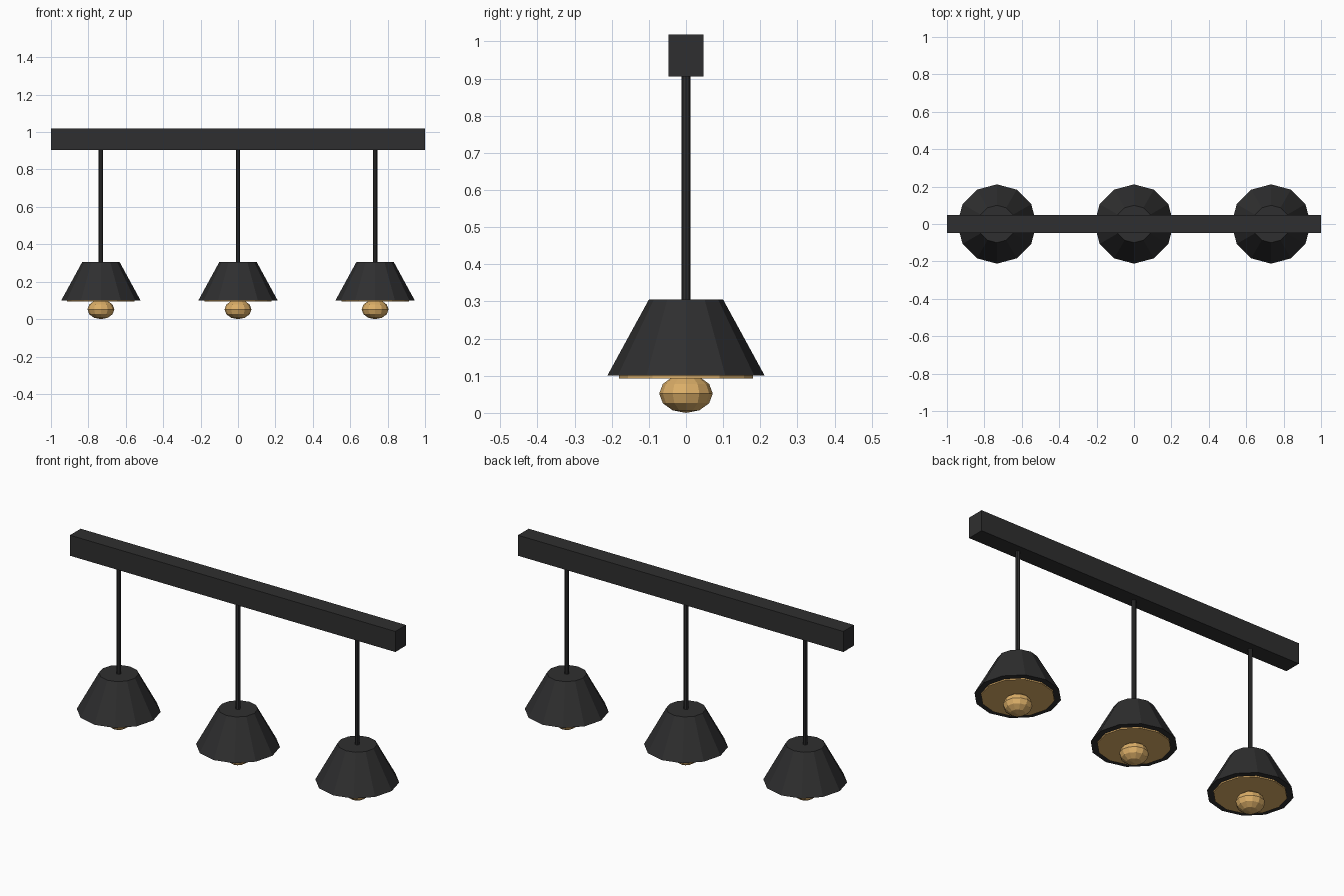
import bpy, bmesh
from mathutils import Matrix

if "Cube" in bpy.data.objects:
    bpy.data.objects.remove(bpy.data.objects["Cube"])


def material(name, rgb):
    m = bpy.data.materials.new(name)
    m.diffuse_color = (*rgb, 1)
    m.use_nodes = True
    m.node_tree.nodes["Principled BSDF"].inputs["Base Color"].default_value = m.diffuse_color
    return m


black = material("matte_black", (0.028, 0.028, 0.029))
brass = material("warm_brass", (0.72, 0.43, 0.14))


def finish(name, bm, loc, mat):
    mesh = bpy.data.meshes.new(name)
    bm.to_mesh(mesh)
    bm.free()
    mesh.materials.append(mat)
    ob = bpy.data.objects.new(name, mesh)
    ob.location = loc
    bpy.context.collection.objects.link(ob)


def frustum(name, x, z0, z1, r0, r1, sides, mat):
    bm = bmesh.new()
    bmesh.ops.create_cone(bm, cap_ends=True, segments=sides,
                          radius1=r0, radius2=r1, depth=z1 - z0)
    finish(name, bm, (x, 0, (z0 + z1) / 2), mat)


# ceiling bar
bm = bmesh.new()
bmesh.ops.create_cube(bm, size=1, matrix=Matrix.Diagonal((2, 0.094, 0.114, 1)))
finish("ceiling_bar", bm, (0, 0, 0.962), black)

# three pendants: rod, shade, inner disc, bulb
for side, x in (("left", -0.733), ("middle", 0), ("right", 0.733)):
    frustum(side + "_rod", x, 0.29, 0.915, 0.012, 0.012, 8, black)
    frustum(side + "_shade", x, 0.1, 0.305, 0.212, 0.1, 12, black)
    frustum(side + "_shade_lining", x, 0.093, 0.105, 0.18, 0.18, 12, brass)
    bm = bmesh.new()
    bmesh.ops.create_uvsphere(bm, u_segments=12, v_segments=6, radius=1,
                              matrix=Matrix.Diagonal((0.072, 0.072, 0.052, 1)))
    finish(side + "_bulb", bm, (x, 0, 0.052), brass)
